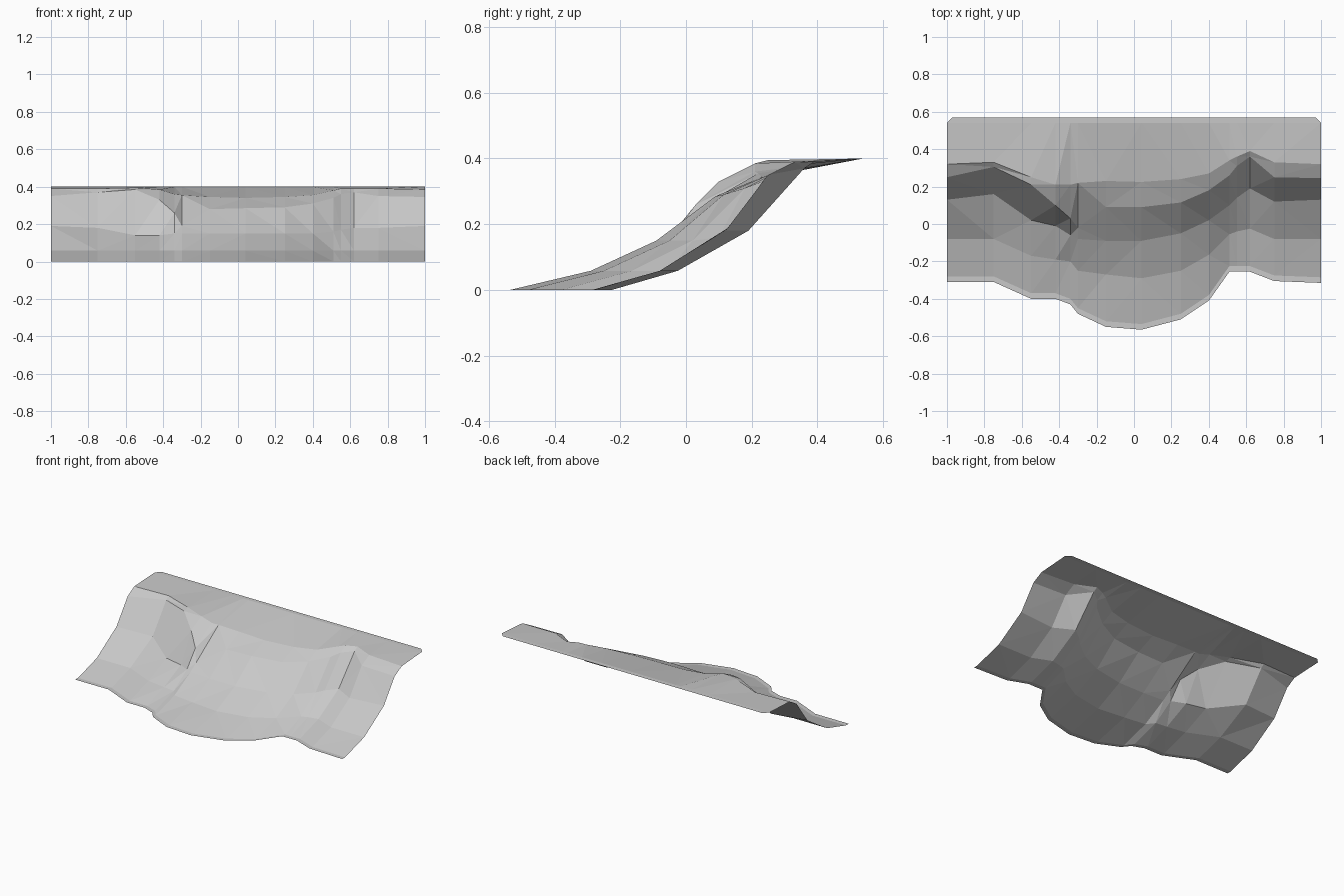
import bpy
import bmesh

default_cube = bpy.data.objects.get("Cube")
if default_cube:
    bpy.data.objects.remove(default_cube, do_unlink=True)


def make_material(name, colour):
    material = bpy.data.materials.new(name)
    material.use_nodes = True
    material.diffuse_color = colour
    material.node_tree.nodes["Principled BSDF"].inputs["Base Color"].default_value = colour
    return material


def hundredths(values):
    return [value / 100 for value in values]


def level(height):
    """A contour that keeps one height along the whole bank."""
    return [height] * len(stations)


def shifted(contour, distance):
    return [value + distance for value in contour]


# Stations along the bank, from its right end to its left end
stations = hundredths([-100, -75, -55, -42, -34, -30, -15, 4, 25, 40, 51, 55, 62, 75, 100])

# Depth of each contour line, from the foot of the slope to the crest
foot_depth = hundredths([-31, -31, -40, -40, -43, -48, -55, -56.5, -51, -41, -25.5, -25.5, -25.5, -30.5, -31.5])
toe_depth = hundredths([-8, -8, -17, -19, -20, -25, -27, -29, -25, -16.5, -5.5, -4, -2.5, -8, -8])
middle_depth = hundredths([13, 16, 2, -1, -6, -8, -9, -9, -5, 2, 10, 14, 19, 12, 13])
shoulder_depth = hundredths([25, 30.5, 21, 10, 3, -2, 9, 9, 11.5, 18, 26, 31, 36, 25, 24.5])
crest_depth = hundredths([32, 33, 25, 21, 21, 22, 23, 22.5, 24, 27, 34, 36, 39, 33, 32])

# Heights of the contours that rise and dip
middle_height = hundredths([19, 18, 14, 14, 15, 15, 15, 15, 15, 15, 16, 17, 18, 18, 19])
shoulder_height = hundredths([35, 37, 38.5, 33, 26, 19, 28, 28.5, 29, 31, 34, 36, 37, 35, 34.5])
crest_height = hundredths([39, 39, 39.5, 38.5, 36, 35.5, 34.5, 34, 34.5, 35.5, 38, 39, 39, 39, 38.5])

TOP = 0.4
contours = [
    (foot_depth, level(0)),
    (shifted(foot_depth, 0.03), level(0)),
    (toe_depth, level(0.058)),
    (middle_depth, middle_height),
    (shoulder_depth, shoulder_height),
    (crest_depth, crest_height),
    (level(0.54), level(TOP)),
    (level(0.57), level(TOP)),
]


def build_bank(name, material):
    """Join neighbouring contour lines into one open faceted sheet."""
    mesh = bpy.data.meshes.new(name)
    bm = bmesh.new()
    rows = []
    for depths, heights in contours:
        rows.append([bm.verts.new(point) for point in zip(stations, depths, heights)])

    # Clip the two rear corners
    for corner, inward in ((rows[-1][0], 1), (rows[-1][-1], -1)):
        corner.co.x += inward * 0.03

    for lower, upper in zip(rows, rows[1:]):
        for i in range(len(stations) - 1):
            bm.faces.new((lower[i], lower[i + 1], upper[i + 1], upper[i]))

    # Split the bent quads into flat facets
    bmesh.ops.triangulate(bm, faces=bm.faces[:], quad_method='SHORT_EDGE')
    bm.to_mesh(mesh)
    bm.free()
    mesh.materials.append(material)
    bank = bpy.data.objects.new(name, mesh)
    bpy.context.collection.objects.link(bank)
    return bank


stone_grey = make_material("stone_grey", (0.58, 0.58, 0.58, 1))
build_bank("sloping_bank", stone_grey)
